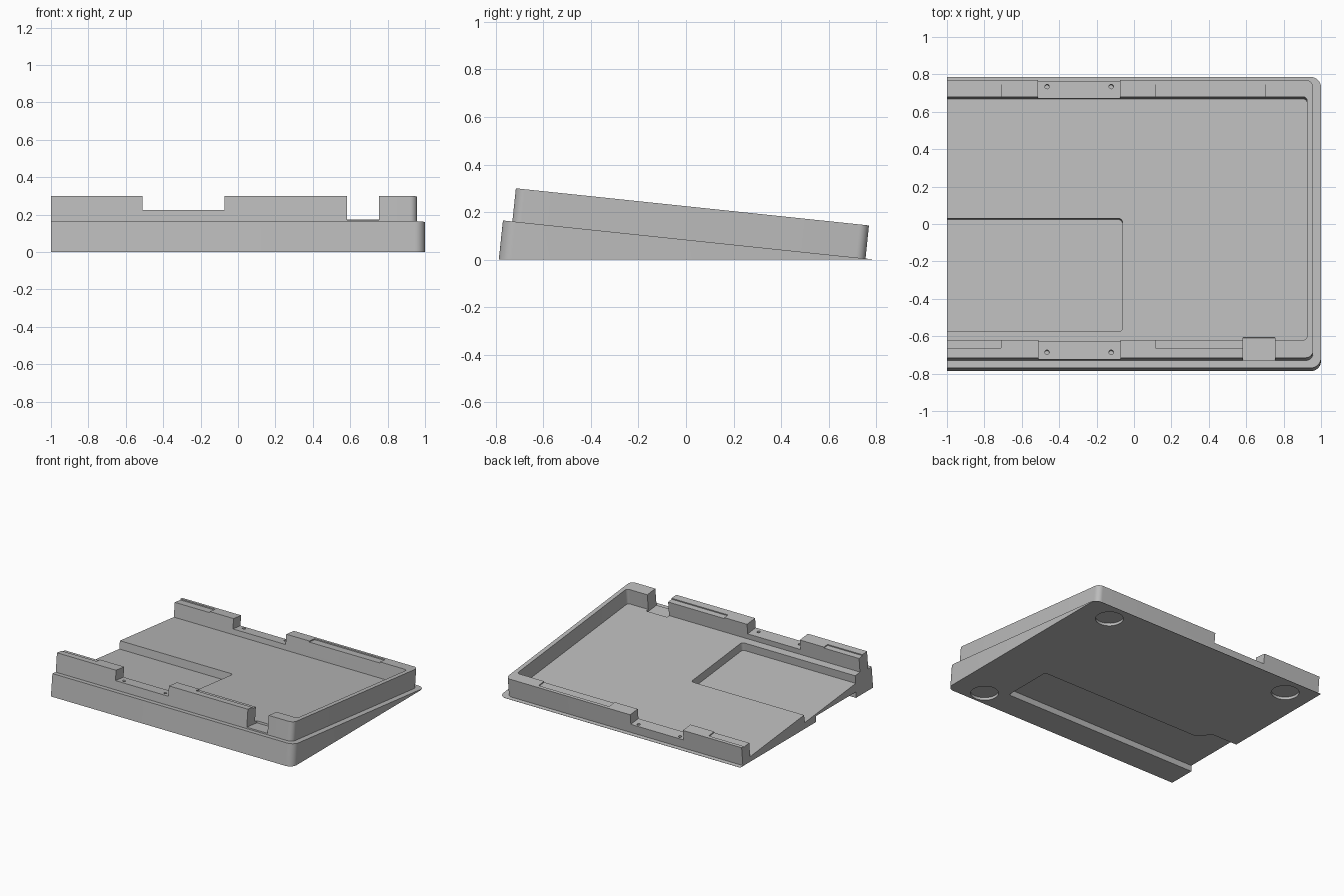
import bpy, bmesh, math
from mathutils import Matrix

if "Cube" in bpy.data.objects:
    bpy.data.objects.remove(bpy.data.objects["Cube"])

# Tilted working frame: the case slopes down 6 degrees toward the back
TILT = Matrix.Translation((0, 0, 0.084)) @ Matrix.Rotation(math.radians(-6), 4, 'X')
FLAT = Matrix.Identity(4)

grey = bpy.data.materials.new("light_grey")
grey.diffuse_color = (0.5, 0.5, 0.5, 1)
grey.use_nodes = True
grey.node_tree.nodes["Principled BSDF"].inputs["Base Color"].default_value = grey.diffuse_color


def make_object(name, outline, z0, z1, frame):
    """Extrude a counter-clockwise outline from z0 to z1 inside a frame."""
    bm = bmesh.new()
    low = [bm.verts.new(frame @ Matrix.Translation((x, y, z0)).translation) for x, y in outline]
    high = [bm.verts.new(frame @ Matrix.Translation((x, y, z1)).translation) for x, y in outline]
    bm.faces.new(low[::-1])
    bm.faces.new(high)
    n = len(outline)
    for i in range(n):
        j = (i + 1) % n
        bm.faces.new((low[i], low[j], high[j], high[i]))
    mesh = bpy.data.meshes.new(name)
    bm.to_mesh(mesh)
    bm.free()
    obj = bpy.data.objects.new(name, mesh)
    bpy.context.collection.objects.link(obj)
    mesh.materials.append(grey)
    return obj


def slab(name, x, y, z, r=0.0, frame=TILT):
    """Block whose two right-hand corners are rounded by r."""
    pts = [(x[0], y[0])]
    if r:
        for cy, start in ((y[0] + r, -90), (y[1] - r, 0)):
            for k in range(9):
                a = math.radians(start + k * 90 / 8)
                pts.append((x[1] - r + r * math.cos(a), cy + r * math.sin(a)))
    else:
        pts += [(x[1], y[0]), (x[1], y[1])]
    pts.append((x[0], y[1]))
    return make_object(name, pts, z[0], z[1], frame)


def disc(name, cx, cy, r, z, frame, n=32):
    pts = [(cx + r * math.cos(2 * math.pi * k / n), cy + r * math.sin(2 * math.pi * k / n))
           for k in range(n)]
    return make_object(name, pts, z[0], z[1], frame)


def combine(target, tool, operation='DIFFERENCE'):
    mod = target.modifiers.new("combine", 'BOOLEAN')
    mod.operation = operation
    mod.solver = 'EXACT'
    mod.object = tool
    bpy.context.view_layer.objects.active = target
    bpy.ops.object.modifier_apply(modifier=mod.name)
    bpy.data.objects.remove(tool)


# Wedge base, trimmed flat on the ground
case = slab("keyboard_case_half", (-1, 1), (-0.774, 0.79), (-0.35, 0), 0.055)
combine(case, slab("ground_trim", (-2, 2), (-2, 2), (-1, 0), frame=FLAT))

# Raised frame set in from the base edge
combine(case, slab("upper_frame", (-1, 0.958), (-0.734, 0.759), (-0.003, 0.14), 0.04), 'UNION')

# Main cavity and the deeper pocket, both open on the left side
combine(case, slab("cavity", (-1.2, 0.925), (-0.638, 0.669), (0.025, 0.3), 0.02))
combine(case, slab("pocket", (-1.2, -0.062), (-0.581, 0.027), (-0.035, 0.1), 0.02))

# Joining notches in front and back walls, plus the cable slot
combine(case, slab("front_notch", (-0.51, -0.072), (-0.85, -0.63), (0.065, 0.3)))
combine(case, slab("back_notch", (-0.513, -0.076), (0.66, 0.85), (0.065, 0.3)))
combine(case, slab("cable_slot", (0.583, 0.755), (-0.85, -0.614), (0.01, 0.3)))

# Screw holes in the notches
for x in (-0.465, -0.122):
    for y in (-0.696, 0.732):
        combine(case, disc("screw_hole", x, y, 0.012, (0.03, 0.1), TILT, 16))

# Shallow ledges along the inner edge of both wall tops
for x in ((-1.2, -0.71), (0.115, 0.70)):
    for y in ((-0.68, -0.62), (0.65, 0.735)):
        combine(case, slab("ledge", x, y, (0.132, 0.2)))

# Underside recess with a wider left end
combine(case, slab("under_recess", (-1.2, 0.62), (-0.585, -0.2), (-0.1, 0.045), 0.02, FLAT))
combine(case, make_object("recess_step", [(-1.2, -0.3), (-0.7, -0.3), (-0.7, -0.2),
                                          (-0.8, -0.11), (-1.2, -0.11)], -0.1, 0.045, FLAT))

# Round foot recesses
for x, y in ((0.76, 0.645), (0.76, -0.675), (-0.8, 0.645)):
    combine(case, disc("foot_recess", x, y, 0.095, (-0.1, 0.02), FLAT))

# Smooth only the rounded corners
bpy.ops.object.select_all(action='DESELECT')
case.select_set(True)
bpy.context.view_layer.objects.active = case
bpy.ops.object.shade_smooth_by_angle(angle=math.radians(30))
